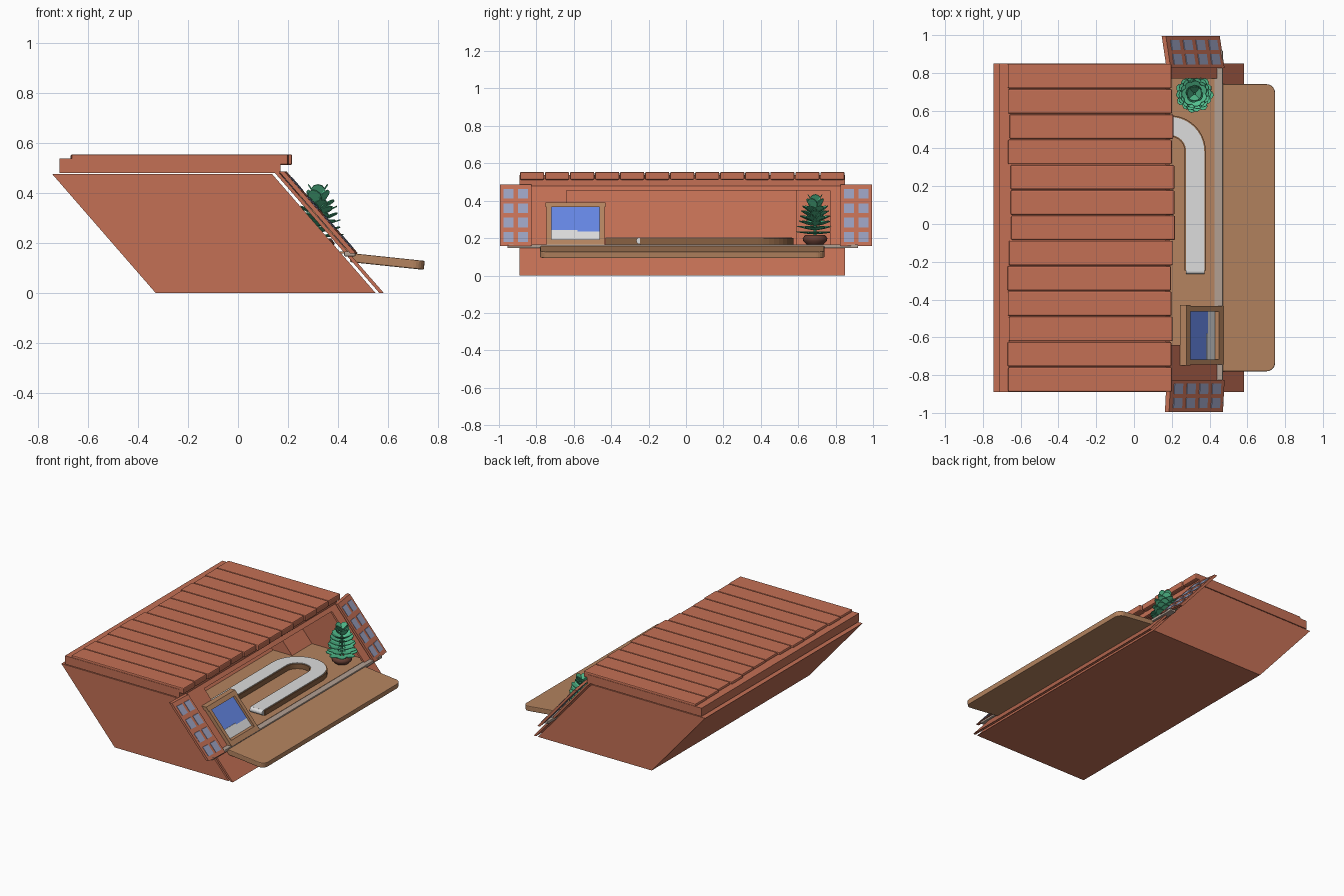
import bpy, bmesh, math, random
from mathutils import Vector, Matrix

if "Cube" in bpy.data.objects:
    bpy.data.objects.remove(bpy.data.objects["Cube"])

random.seed(4)
K = 0.87  # the whole kiosk leans back: x = x0 - K * z


def mat(name, r, g, b):
    m = bpy.data.materials.new(name)
    m.diffuse_color = (r, g, b, 1)
    m.use_nodes = True
    m.node_tree.nodes["Principled BSDF"].inputs["Base Color"].default_value = m.diffuse_color
    return m


RED = mat("terracotta red", 0.55, 0.16, 0.09)
TAN = mat("tan wood", 0.46, 0.23, 0.115)
BROWN = mat("brown wood", 0.25, 0.12, 0.055)
POT = mat("dark clay", 0.14, 0.05, 0.035)
GREEN = mat("leaf green", 0.085, 0.52, 0.27)
BLUE = mat("screen blue", 0.13, 0.24, 0.78)
WHITE = mat("light grey", 0.72, 0.72, 0.72)
PANE = mat("window grey blue", 0.32, 0.35, 0.52)
SILL = mat("stone beige", 0.45, 0.35, 0.29)


def make(name, bm, *mats):
    bmesh.ops.recalc_face_normals(bm, faces=bm.faces)
    me = bpy.data.meshes.new(name)
    bm.to_mesh(me)
    bm.free()
    for m in mats:
        me.materials.append(m)
    ob = bpy.data.objects.new(name, me)
    bpy.context.collection.objects.link(ob)
    return ob


def add_box(bm, x, y, z, shear=0.0, swing=0.0, y0=0.0, idx=0):
    """Box from ranges, leaned along x and optionally swung about y0."""
    vs = bmesh.ops.create_cube(bm, size=1)["verts"]
    for v in vs:
        px, py, pz = (r[0] + (c + 0.5) * (r[1] - r[0]) for r, c in zip((x, y, z), v.co))
        v.co = (px - shear * pz + swing * abs(py - y0), py, pz)
    for f in {f for v in vs for f in v.link_faces}:
        f.material_index = idx
    return vs


def boxes(name, material, items, shear=0.0, bevel=0.0):
    bm = bmesh.new()
    for x, y, z in items:
        add_box(bm, x, y, z, shear)
    if bevel:
        bmesh.ops.bevel(bm, geom=bm.edges[:], offset=bevel, segments=2, affect='EDGES', profile=0.5)
    return make(name, bm, material)


def prism(bm, pts, axis_vec):
    f = bm.faces.new([bm.verts.new(p) for p in pts])
    ext = bmesh.ops.extrude_face_region(bm, geom=[f])["geom"]
    bmesh.ops.translate(bm, vec=axis_vec, verts=[g for g in ext if isinstance(g, bmesh.types.BMVert)])


# Leaning body: C-shaped profile with a serving alcove
bm = bmesh.new()
prof = [(-.33, 0), (.55, 0), (.55, .16), (0, .16), (0, .462), (.55, .462), (.55, .475), (-.33, .475)]
prism(bm, [(x - K * z, -.89, z) for x, z in prof], (0, 1.74, 0))
make("body", bm, RED)
boxes("alcove_walls", RED, [((0, .55), (-.89, -.85), (.16, .462)),
                            ((0, .55), (.81, .85), (.16, .462)),
                            ((0, .15), (.59, .81), (.16, .462))], K)
boxes("alcove_floor", TAN, [((-.14, .425), (-.85, .81), (.158, .166))])

# Front facade with the serving opening
S = (.565, .583)
boxes("front_facade", RED, [(S, (-.89, .85), (0, .16)), (S, (-.89, .85), (.455, .48)),
                            (S, (-.89, -.64), (.16, .455)), (S, (.77, .85), (.16, .455))], K)

# Roof deck and planks
boxes("roof_deck", RED, [((-.715, .17), (-.89, .85), (.48, .538))])
w = 1.74 / 13
planks = []
for i in range(13):
    d = random.uniform(-.012, .012)
    planks.append(((-.66 + d, .207 + d), (-.89 + i * w + .002, -.89 + (i + 1) * w - .002), (.512, .554)))
boxes("roof_planks", RED, planks, bevel=.007)

# Open window shutters with 2 x 4 panes
for name, s, swing in (("left_shutter", -1, -.05), ("right_shutter", 1, -.15)):
    bm = bmesh.new()
    a, b = sorted((s * .825, s * .995))
    add_box(bm, (.595, .617), (a, b), (.158, .486), K, swing, s * .825)
    for c in range(2):
        for r in range(4):
            y = s * (.872 + .076 * c)
            z = .206 + .077 * r
            add_box(bm, (.592, .62), (y - .027, y + .027), (z - .026, z + .026), K, swing, s * .825, 1)
    make(name, bm, RED, PANE)

# Window sill bar
boxes("sill_bar", SILL, [((.425, .47), (-.955, .92), (.146, .166))], bevel=.004)

# Serving counter board, tilted down, rounded outer corners
bm = bmesh.new()
add_box(bm, (0, .297), (-.78, .74), (-.018, .018))
ed = [e for e in bm.edges if all(v.co.x > .2 for v in e.verts)
      and abs(e.verts[0].co.z - e.verts[1].co.z) > .01]
bmesh.ops.bevel(bm, geom=ed, offset=.045, segments=6, affect='EDGES', profile=.5)
rim = [e for e in bm.edges if abs(e.verts[0].co.z - e.verts[1].co.z) < .001]
bmesh.ops.bevel(bm, geom=rim, offset=.005, segments=2, affect='EDGES', profile=.5)
bmesh.ops.transform(bm, matrix=Matrix.Translation((.45, 0, .141)) @ Matrix.Rotation(math.radians(6), 4, 'Y'),
                    verts=bm.verts)
make("counter_board", bm, TAN)


# U-shaped conveyor: brown base with a light belt on top
def u_shape(cx, cy, r_out, r_in, front_end, back_end):
    arc = [math.pi * i / 20 for i in range(21)]
    pts = [(cx + r_out, front_end)]
    pts += [(cx + r_out * math.cos(t), cy + r_out * math.sin(t)) for t in arc]
    pts += [(cx - r_out, back_end), (cx - r_in, back_end)]
    pts += [(cx + r_in * math.cos(t), cy + r_in * math.sin(t)) for t in reversed(arc)]
    return pts + [(cx + r_in, front_end)]


for name, m, ro, ri, fe, z0, z1 in (("conveyor_base", BROWN, .19, .078, -.245, .166, .2),
                                    ("conveyor_belt", WHITE, .182, .086, -.25, .195, .204)):
    bm = bmesh.new()
    prism(bm, [(x, y, z0) for x, y in u_shape(.19, .385, ro, ri, fe, -.43)], (0, 0, z1 - z0))
    make(name, bm, m)
# Belt drops over a roller at the front end
bm = bmesh.new()
bmesh.ops.create_cone(bm, cap_ends=True, segments=20, radius1=.018, radius2=.018, depth=.096,
                      matrix=Matrix.Translation((.324, -.248, .186)) @ Matrix.Rotation(math.pi / 2, 4, 'Y'))
make("belt_roller", bm, WHITE)

# Menu screen: leaning wooden frame with a blue and white picture
F = (.583, .618)
boxes("screen_frame", TAN, [(F, (-.75, -.43), (.366, .39)), (F, (-.745, -.435), (.166, .192)),
                            (F, (-.745, -.718), (.166, .37)), (F, (-.462, -.435), (.166, .37))], K)
bm = bmesh.new()
P = (.588, .596)
add_box(bm, P, (-.72, -.46), (.235, .368), K, idx=0)
add_box(bm, P, (-.72, -.46), (.19, .235), K, idx=1)
add_box(bm, (.59, .598), (-.72, -.58), (.235, .243), K, idx=1)
make("screen_picture", bm, BLUE, WHITE)

# Plant pot
PX, PY = .32, .69
bm = bmesh.new()
ring = [(.045, .166), (.064, .185), (.066, .2), (.052, .218), (.0, .216)]
vs = [bm.verts.new((PX + r, PY, z)) for r, z in ring]
es = [bm.edges.new(p) for p in zip(vs, vs[1:])]
bmesh.ops.spin(bm, geom=vs + es, cent=(PX, PY, 0), axis=(0, 0, 1), angle=2 * math.pi, steps=20)
bmesh.ops.remove_doubles(bm, verts=bm.verts, dist=.0005)
pot = make("plant_pot", bm, POT)
pot.data.shade_smooth()

# Plant: stem and spiralling tiers of flat oval leaves
bm = bmesh.new()
bmesh.ops.create_cone(bm, cap_ends=True, segments=8, radius1=.008, radius2=.005, depth=.19,
                      matrix=Matrix.Translation((PX, PY, .305)))
for tier in range(8):
    n = 7 if tier < 6 else 4
    z = .218 + tier * .0215
    length = .104 - .004 * tier
    rise = math.radians(8 + 5 * tier + (15 if tier > 5 else 0))
    for i in range(n):
        ang = 2 * math.pi * i / n + tier * .45 + random.uniform(-.1, .1)
        M = (Matrix.Translation((PX, PY, z)) @ Matrix.Rotation(ang, 4, 'Z')
             @ Matrix.Rotation(-rise, 4, 'Y'))
        lv = []
        for k in range(10):
            t = 2 * math.pi * k / 10
            u = .5 + .5 * math.cos(t)
            lv.append(Vector((length * (.2 + .8 * u), .029 * math.sin(t), 0)))
        prism(bm, [M @ p for p in lv], M.to_3x3() @ Vector((0, 0, .004)))
make("plant", bm, GREEN)
